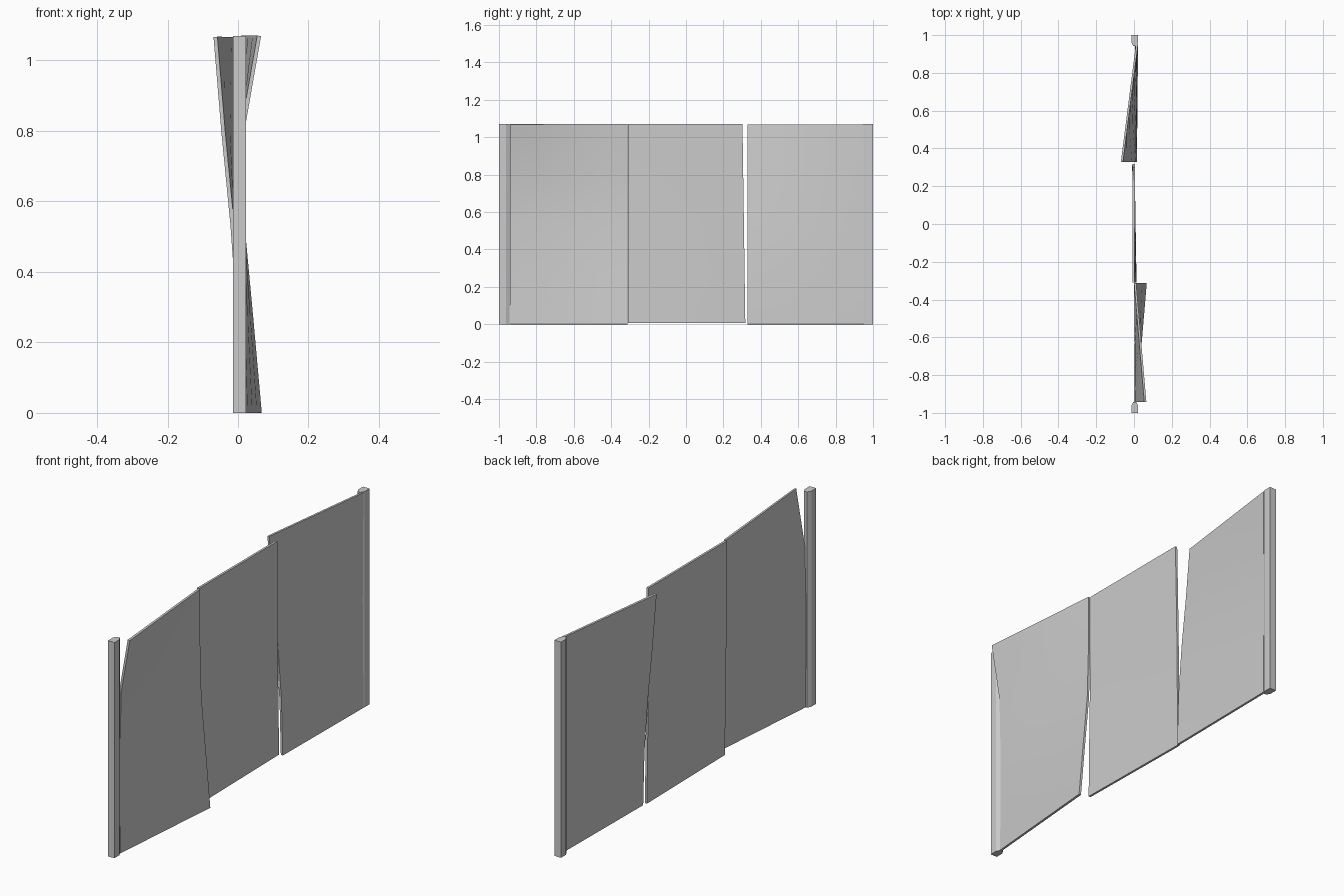
import bpy, bmesh

if "Cube" in bpy.data.objects:
    bpy.data.objects.remove(bpy.data.objects["Cube"])

H = 1.07


def finish(name, bm):
    bmesh.ops.recalc_face_normals(bm, faces=bm.faces)
    me = bpy.data.meshes.new(name)
    bm.to_mesh(me)
    bm.free()
    ob = bpy.data.objects.new(name, me)
    bpy.context.collection.objects.link(ob)
    return ob


# Upright posts with a chamfered inner side
def post(name, s):
    prof = [(-.014, 1), (.022, 1), (.022, .962), (.012, .943), (-.004, .943), (-.014, .962)]
    bm = bmesh.new()
    f = bm.faces.new([bm.verts.new((x, y * s, 0)) for x, y in prof])
    ext = bmesh.ops.extrude_face_region(bm, geom=[f])
    top = [v for v in ext["geom"] if isinstance(v, bmesh.types.BMVert)]
    bmesh.ops.translate(bm, verts=top, vec=(0, 0, H))
    finish(name, bm)


# Warped board: x offsets of both side edges are listed from bottom to top
def panel(name, left, right, y0, y1, z0=0, z1=H, lean=0, cols=4):
    rows = len(left) - 1
    bm = bmesh.new()
    grid = []
    for j in range(rows + 1):
        v = j / rows
        ye = y1 + lean * v
        grid.append([bm.verts.new((left[j] + (right[j] - left[j]) * i / cols,
                                   y0 + (ye - y0) * i / cols,
                                   z0 + (z1 - z0) * v)) for i in range(cols + 1)])
    for j in range(rows):
        for i in range(cols):
            bm.faces.new((grid[j][i], grid[j][i + 1], grid[j + 1][i + 1], grid[j + 1][i]))
    ob = finish(name, bm)
    mod = ob.modifiers.new("thickness", "SOLIDIFY")
    mod.thickness = .011
    mod.offset = 0
    bpy.context.view_layer.objects.active = ob
    ob.select_set(True)
    bpy.ops.object.modifier_apply(modifier=mod.name)
    bpy.ops.object.shade_smooth_by_angle()
    ob.select_set(False)


post("front_post", -1)
post("back_post", 1)

panel("front_board", [.009, .007, .007, .013, .060], [.062, .038, .013, .006, .006],
      -.942, -.313)
panel("middle_board", [.008, .005, .001, -.002, -.002], [-.002, -.003, -.004, -.003, -.001],
      -.309, .317, z0=.006, lean=-.015)
panel("back_board", [.010, .003, -.016, -.042, -.064], [.016, .014, .012, .014, .016],
      .329, .953, z1=1.067)
